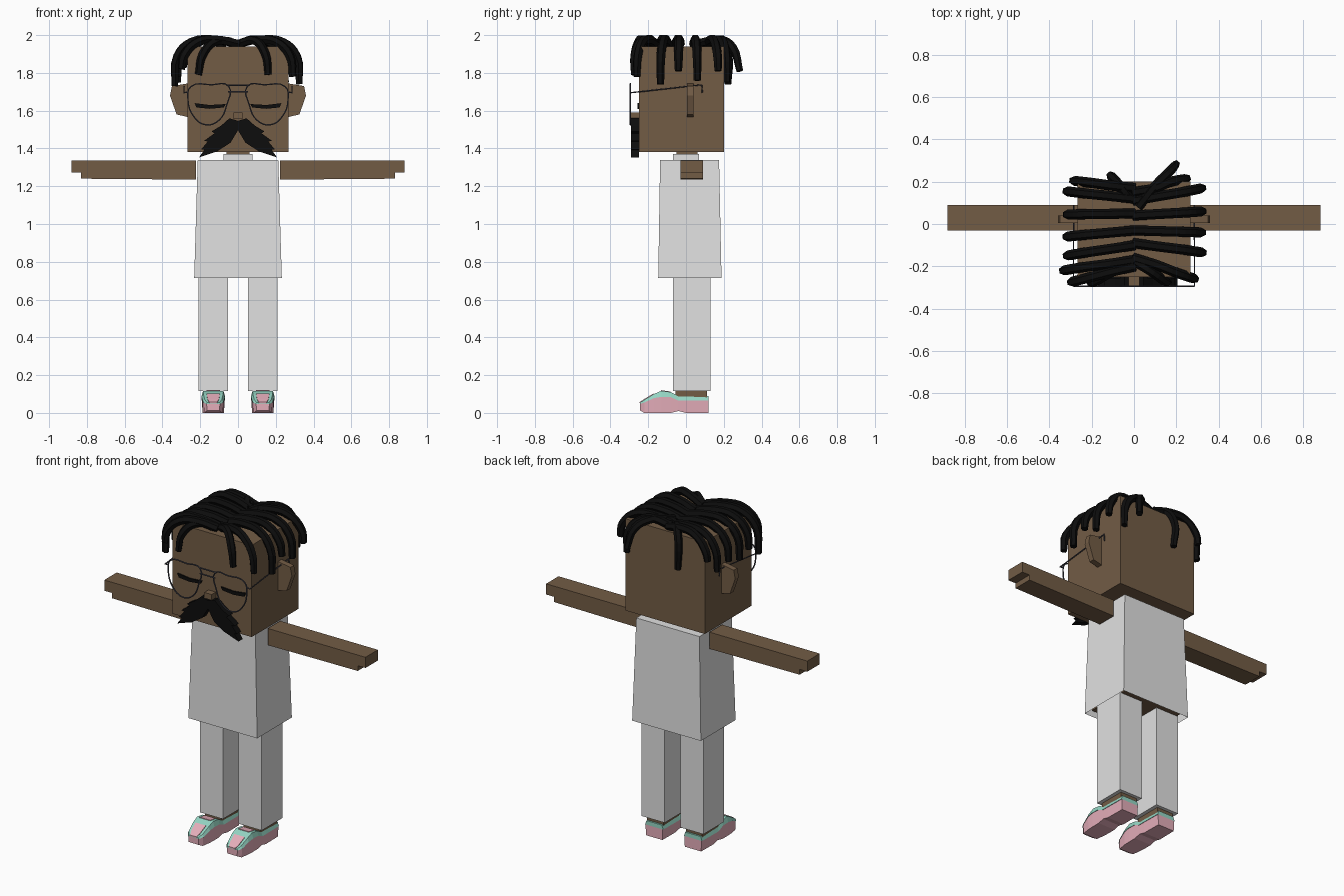
import bpy
import bmesh
from mathutils import Vector

cube = bpy.data.objects.get("Cube")
if cube:
    bpy.data.objects.remove(cube, do_unlink=True)


def material(name, rgb):
    m = bpy.data.materials.new(name)
    m.use_nodes = True
    m.diffuse_color = (*rgb, 1)
    m.node_tree.nodes["Principled BSDF"].inputs["Base Color"].default_value = (*rgb, 1)
    return m


SKIN = material("brown skin", (0.17, 0.107, 0.06))
CLOTH = material("pale cloth", (0.75, 0.75, 0.75))
BLACK = material("black hair", (0.004, 0.004, 0.004))
PINK = material("pink shoe", (0.78, 0.42, 0.49))
TEAL = material("teal trim", (0.3, 0.67, 0.55))
METAL = material("dark frame", (0.06, 0.06, 0.08))


def add(name, mesh, mat):
    mesh.materials.clear()
    mesh.materials.append(mat)
    ob = bpy.data.objects.new(name, mesh)
    bpy.context.collection.objects.link(ob)
    return ob


def finish(name, bm, mat):
    bmesh.ops.recalc_face_normals(bm, faces=bm.faces)
    mesh = bpy.data.meshes.new(name)
    bm.to_mesh(mesh)
    bm.free()
    return add(name, mesh, mat)


def loft(name, rings, mat, open_start=False):
    """Skin a list of equal-length point rings and cap the ends."""
    bm = bmesh.new()
    loops = [[bm.verts.new(p) for p in ring] for ring in rings]
    n = len(loops[0])
    for a, b in zip(loops, loops[1:]):
        for i in range(n):
            j = (i + 1) % n
            bm.faces.new((a[i], a[j], b[j], b[i]))
    bm.faces.new(loops[-1])
    if not open_start:
        bm.faces.new(loops[0])
    return finish(name, bm, mat)


def rect(x0, x1, y0, y1, z):
    return [(x0, y0, z), (x1, y0, z), (x1, y1, z), (x0, y1, z)]


def box(name, x, y, z, mat):
    return loft(name, [rect(*x, *y, z[0]), rect(*x, *y, z[1])], mat)


def prism(name, outline, y, mat, side=1):
    """Extrude an x-z outline along y."""
    return loft(name, [[(side * px, py, pz) for px, pz in outline] for py in y], mat)


def tube(name, pts, radius, mat, closed=False, smooth=False, taper=1.0, sides=1):
    cu = bpy.data.curves.new(name, "CURVE")
    cu.dimensions = "3D"
    cu.bevel_depth, cu.bevel_resolution = radius, sides
    cu.use_fill_caps, cu.resolution_u = True, 4
    sp = cu.splines.new("BEZIER")
    sp.bezier_points.add(len(pts) - 1)
    for i, (bp, p) in enumerate(zip(sp.bezier_points, pts)):
        bp.co = Vector(p)
        bp.handle_left_type = bp.handle_right_type = "AUTO" if smooth else "VECTOR"
        bp.radius = taper if i == len(pts) - 1 else 1
    sp.use_cyclic_u = closed
    tmp = bpy.data.objects.new(name + "_path", cu)
    bpy.context.collection.objects.link(tmp)
    bpy.context.view_layer.update()
    mesh = bpy.data.meshes.new_from_object(tmp.evaluated_get(bpy.context.evaluated_depsgraph_get()))
    bpy.data.objects.remove(tmp, do_unlink=True)
    mesh.shade_flat()
    return add(name, mesh, mat)


# Head, neck and nose
box("head", (-0.267, 0.267), (-0.25, 0.2), (1.38, 1.94), SKIN)
box("neck", (-0.06, 0.06), (-0.05, 0.06), (1.33, 1.385), SKIN)
box("nose", (-0.025, 0.025), (-0.29, -0.245), (1.555, 1.59), SKIN)

# Shirt open at the hem, with the body inside it
loft("shirt", [rect(-0.232, 0.232, -0.147, 0.188, 0.713),
               rect(-0.213, 0.213, -0.137, 0.175, 1.34)], CLOTH, open_start=True)
box("collar", (-0.078, 0.078), (-0.07, 0.07), (1.335, 1.37), CLOTH)
box("body", (-0.2, 0.2), (-0.125, 0.165), (0.735, 1.3), SKIN)

EAR = [(0.26, 1.745), (0.35, 1.73), (0.36, 1.68), (0.325, 1.58), (0.26, 1.565)]
ARM = [(0.222, 1.235), (0.83, 1.24), (0.83, 1.272), (0.882, 1.272), (0.882, 1.337), (0.222, 1.337)]
EYE = [(0.065, 1.635), (0.15, 1.63), (0.23, 1.64), (0.22, 1.617), (0.15, 1.61), (0.075, 1.617)]
MOUSTACHE = [(-0.002, 1.545), (0.045, 1.56), (0.09, 1.52), (0.14, 1.49), (0.125, 1.48),
             (0.18, 1.44), (0.16, 1.437), (0.195, 1.395), (0.178, 1.393), (0.207, 1.352),
             (0.14, 1.375), (0.11, 1.385), (0.04, 1.43), (-0.002, 1.5)]
LENS = [(0.05, 1.73), (0.14, 1.737), (0.25, 1.727), (0.265, 1.66), (0.235, 1.57),
        (0.17, 1.525), (0.1, 1.55), (0.06, 1.63)]

# Shoe stations: y, half width, sole, seam, top
SHOE = [(-0.243, 0.035, 0.012, 0.048, 0.055), (-0.22, 0.05, 0, 0.055, 0.07),
        (-0.17, 0.058, 0, 0.078, 0.1), (-0.13, 0.06, 0, 0.085, 0.117),
        (-0.08, 0.06, 0, 0.083, 0.11), (-0.04, 0.06, 0.01, 0.065, 0.09),
        (0.0, 0.06, 0, 0.065, 0.09), (0.12, 0.058, 0, 0.065, 0.09)]


def shoe_ring(cx, y, bottom_w, top_w, z0, z1):
    return [(cx - bottom_w, y, z0), (cx + bottom_w, y, z0), (cx + top_w, y, z1), (cx - top_w, y, z1)]


for side, label in ((1, "left"), (-1, "right")):
    prism(label + "_ear", EAR, (0.005, 0.04), SKIN, side)
    prism(label + "_arm", ARM, (-0.03, 0.09), SKIN, side)
    prism(label + "_closed_eye", EYE, (-0.258, -0.249), BLACK, side)
    prism(label + "_moustache", MOUSTACHE, (-0.29, -0.249), BLACK, side)

    # Trouser leg and foot
    c = side * 0.131
    loft(label + "_leg", [rect(c - 0.078, c + 0.078, -0.07, 0.13, z) for z in (0.115, 0.76)], CLOTH)
    box(label + "_ankle", (c - 0.055, c + 0.055), (-0.055, 0.11), (0.07, 0.12), SKIN)

    # Shoe: pink lower, teal upper, pink panels on the vamp
    loft(label + "_shoe_lower", [shoe_ring(c, y, w * 0.95, w, z0, zm) for y, w, z0, zm, z1 in SHOE], PINK)
    loft(label + "_shoe_upper", [shoe_ring(c, y, w + 0.003, w * 0.9, zm, z1) for y, w, z0, zm, z1 in SHOE], TEAL)
    for part, a, b in (("toe", 0, 3), ("lace", 3, 5)):
        loft(label + "_" + part + "_panel",
             [shoe_ring(c, y - 0.002, w * 0.6, w * 0.6, z1 - 0.004, z1 + 0.003)
              for y, w, z0, zm, z1 in SHOE[a:b]], PINK)

    # Glasses
    front = -0.294
    tube(label + "_lens_rim", [(side * x, front, z) for x, z in LENS], 0.004, METAL, True, True)
    tube(label + "_temple", [(side * 0.262, front, 1.7), (side * 0.286, front, 1.695),
                             (side * 0.286, 0.083, 1.737), (side * 0.286, 0.086, 1.695)], 0.004, METAL)
for label, z, x in (("upper", 1.735, 0.06), ("lower", 1.7, 0.052)):
    tube(label + "_bridge", [(-x, -0.294, z), (x, -0.294, z)], 0.004, METAL)

# Locks falling to each side: side, parting y, tip y, tip x, tip z
SIDE_LOCKS = [
    (-1, 0.17, 0.205, 0.29, 1.83), (-1, 0.12, 0.155, 0.32, 1.76), (-1, 0.05, 0.045, 0.32, 1.78),
    (-1, -0.03, -0.06, 0.32, 1.75), (-1, -0.1, -0.15, 0.32, 1.78), (-1, -0.17, -0.22, 0.335, 1.73),
    (-1, -0.2, -0.275, 0.3, 1.82), (1, 0.11, 0.17, 0.325, 1.81), (1, 0.04, 0.06, 0.325, 1.76),
    (1, -0.03, -0.04, 0.325, 1.81), (1, -0.09, -0.135, 0.325, 1.74), (1, -0.16, -0.26, 0.29, 1.78),
    (1, 0.15, 0.215, 0.25, 1.75)]
for i, (s, y0, y1, x, z) in enumerate(SIDE_LOCKS):
    path = [(s * px, y0 + (y1 - y0) * t, pz) for px, t, pz in
            ((-0.005, 0, 1.952), (0.11, 0.35, 1.976), (x - 0.09, 0.7, 1.965), (x - 0.015, 0.95, 1.89), (x, 1, z))]
    tube(f"side_lock_{i + 1}", path, 0.024, BLACK, smooth=True, taper=0.8)

# Locks falling over the brow and the back of the head
END_LOCKS = {
    "right_brow_lock": [(-0.01, -0.18, 1.955), (-0.12, -0.235, 1.965), (-0.185, -0.272, 1.9), (-0.21, -0.275, 1.79)],
    "left_brow_lock": [(0.01, -0.18, 1.955), (0.09, -0.23, 1.97), (0.145, -0.27, 1.9), (0.16, -0.275, 1.79)],
    "back_lock": [(-0.02, 0.12, 1.955), (-0.07, 0.185, 1.965), (-0.105, 0.222, 1.9), (-0.1, 0.222, 1.74)],
    "swept_back_lock": [(0.02, 0.08, 1.96), (0.1, 0.18, 1.977), (0.17, 0.25, 1.93), (0.2, 0.285, 1.81)]}
for name, path in END_LOCKS.items():
    tube(name, path, 0.023, BLACK, smooth=True, taper=0.8)
